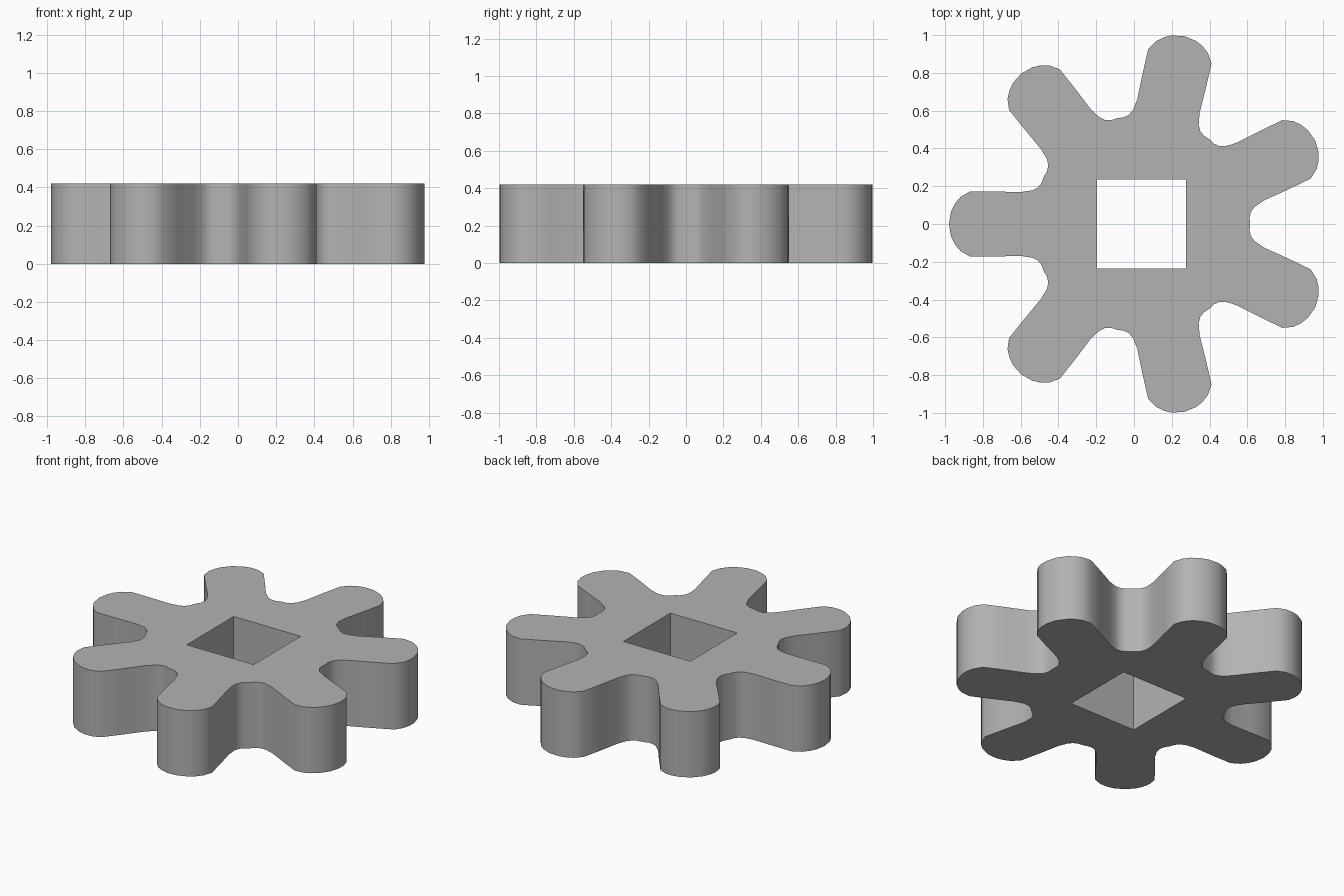
import bpy
import bmesh
import math
from mathutils import Matrix, Vector

cube = bpy.data.objects.get("Cube")
if cube:
    bpy.data.objects.remove(cube, do_unlink=True)

LOBES = 7
HEIGHT = 0.42
HOLE = 0.236
CENTRE = Vector((0.04, 0.0, 0.0))

# Half of one lobe: (distance along the lobe, half width), valley to tip
HALF_LOBE = [(0.518, 0.249), (0.53, 0.217), (0.55, 0.193), (0.58, 0.178),
             (0.64, 0.169), (0.78, 0.172), (0.91, 0.172), (0.96, 0.142),
             (0.99, 0.105), (1.009, 0.065), (1.02, 0.0)]


def flat_material(name, rgb):
    mat = bpy.data.materials.new(name)
    mat.use_nodes = True
    mat.diffuse_color = (*rgb, 1)
    mat.node_tree.nodes["Principled BSDF"].inputs["Base Color"].default_value = (*rgb, 1)
    return mat


def lobe_outline():
    """Mirror the half lobe; the far valley point belongs to the next lobe."""
    right = [Vector((r, -w, 0)) for r, w in HALF_LOBE]
    left = [Vector((r, w, 0)) for r, w in reversed(HALF_LOBE[1:-1])]
    return right + left


def add_loop(bm, points):
    verts = [bm.verts.new(p + CENTRE) for p in points]
    return [bm.edges.new((v, verts[i - 1])) for i, v in enumerate(verts)]


# Outer outline and square hole
outer = []
for i in range(LOBES):
    turn = Matrix.Rotation(math.pi + i * math.tau / LOBES, 3, "Z")
    outer += [turn @ p for p in lobe_outline()]
square = [Vector((x * HOLE, y * HOLE, 0))
          for x, y in ((-1, -1), (1, -1), (1, 1), (-1, 1))]

# Fill between the loops and raise to full thickness
bm = bmesh.new()
edges = add_loop(bm, outer) + add_loop(bm, square)
bmesh.ops.triangle_fill(bm, edges=edges, use_beauty=True)
raised = bmesh.ops.extrude_face_region(bm, geom=bm.faces[:], use_keep_orig=True)
bmesh.ops.translate(bm, vec=(0, 0, HEIGHT),
                    verts=[g for g in raised["geom"] if isinstance(g, bmesh.types.BMVert)])
bmesh.ops.recalc_face_normals(bm, faces=bm.faces[:])
bmesh.ops.dissolve_limit(bm, angle_limit=0.001, verts=[],
                         edges=[e for e in bm.edges if e.is_manifold
                                and e.calc_face_angle() < 0.001])

mesh = bpy.data.meshes.new("lobed_wheel")
bm.to_mesh(mesh)
bm.free()
wheel = bpy.data.objects.new("lobed_wheel", mesh)
bpy.context.collection.objects.link(wheel)
mesh.materials.append(flat_material("grey", (0.45, 0.45, 0.45)))

# Smooth rounded sides, sharp rims and hole corners
bpy.ops.object.select_all(action="DESELECT")
wheel.select_set(True)
bpy.context.view_layer.objects.active = wheel
bpy.ops.object.shade_smooth_by_angle(angle=math.radians(40))
